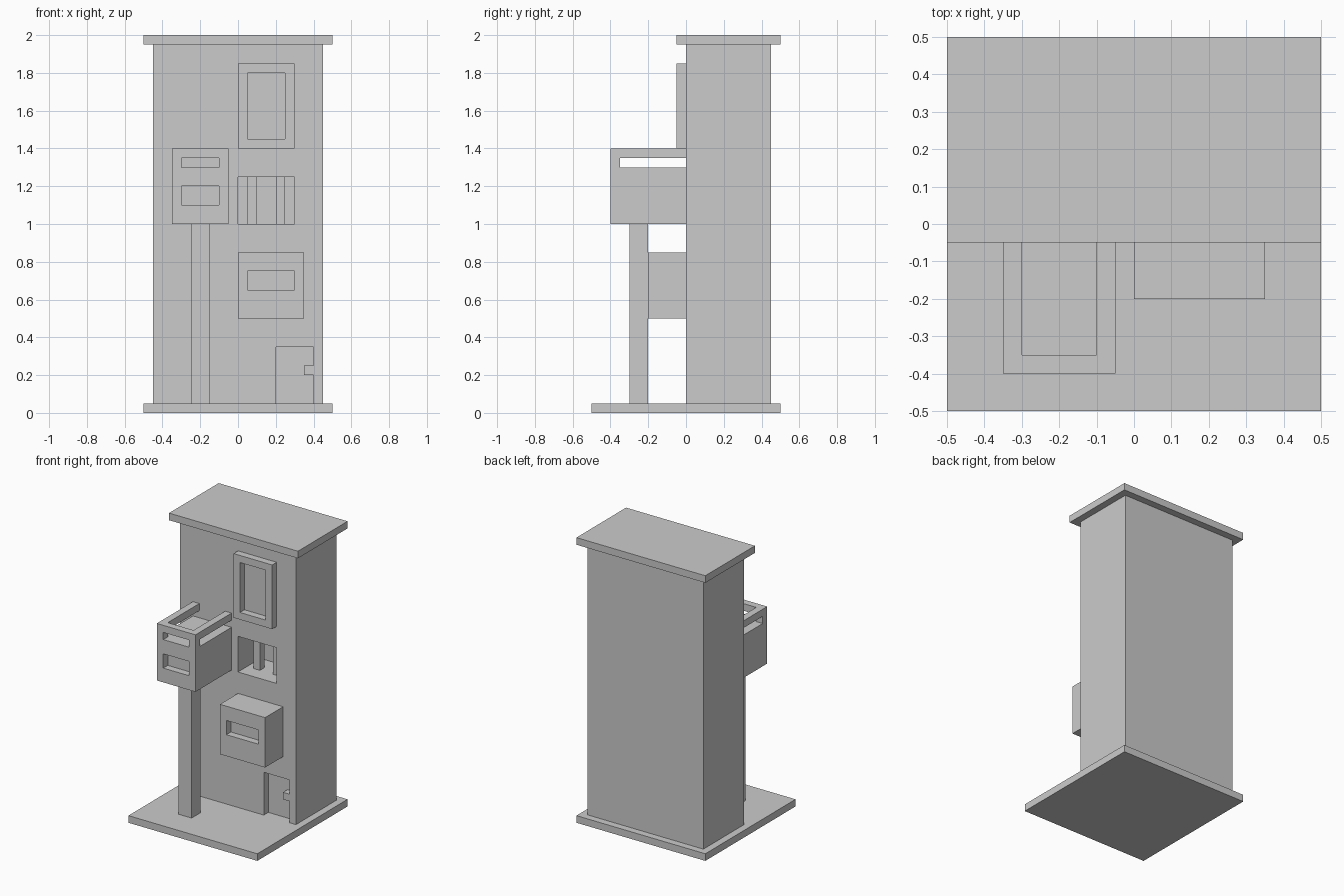
import bpy, bmesh

if "Cube" in bpy.data.objects:
    bpy.data.objects.remove(bpy.data.objects["Cube"])


def prism(name, pts, y0, y1):
    """Extrude an xz outline from y0 to y1."""
    bm = bmesh.new()
    face = bm.faces.new([bm.verts.new((x, y0, z)) for x, z in pts])
    ext = bmesh.ops.extrude_face_region(bm, geom=[face])
    for v in ext["geom"]:
        if isinstance(v, bmesh.types.BMVert):
            v.co.y = y1
    bmesh.ops.recalc_face_normals(bm, faces=bm.faces[:])
    mesh = bpy.data.meshes.new(name)
    bm.to_mesh(mesh)
    bm.free()
    obj = bpy.data.objects.new(name, mesh)
    bpy.context.collection.objects.link(obj)
    return obj


def box(name, x0, x1, y0, y1, z0, z1):
    return prism(name, [(x0, z0), (x1, z0), (x1, z1), (x0, z1)], y0, y1)


def cut(obj, *cutters):
    """Subtract the cutters one after another, bake the result, drop the cutters."""
    for c in cutters:
        c.hide_render = True
        mod = obj.modifiers.new("cut", "BOOLEAN")
        mod.operation, mod.solver, mod.object = "DIFFERENCE", "EXACT", c
    bpy.context.view_layer.update()
    deps = bpy.context.evaluated_depsgraph_get()
    mesh = bpy.data.meshes.new_from_object(obj.evaluated_get(deps))
    obj.modifiers.clear()
    obj.data = mesh
    for c in cutters:
        bpy.data.objects.remove(c)


# Base slab and roof slab
box("base", -0.5, 0.5, -0.5, 0.5, 0, 0.05)
box("roof", -0.5, 0.5, -0.05, 0.5, 1.95, 2.0)

# Main body with the alcove and the doorway (its outline leaves a handle)
body = box("body", -0.45, 0.45, 0, 0.45, 0.05, 1.95)
door = [(0.2, 0), (0.4, 0), (0.4, 0.2), (0.35, 0.2),
        (0.35, 0.25), (0.4, 0.25), (0.4, 0.35), (0.2, 0.35)]
cut(body,
    box("alcove_cutter", 0, 0.3, -0.1, 0.25, 1.0, 1.25),
    prism("door_cutter", door, -0.1, 0.05))

# Posts standing in the alcove
for side, x in (("left", 0.05), ("right", 0.2)):
    box(f"alcove_post_{side}", x, x + 0.05, 0.1, 0.15, 1.0, 1.25)

# Upper window frame
frame = box("window_frame", 0, 0.3, -0.05, 0, 1.4, 1.85)
cut(frame, box("pane_cutter", 0.05, 0.25, -0.1, 0.1, 1.45, 1.8))

# Projecting box with a slot
slot_box = box("slot_box", 0, 0.35, -0.2, 0, 0.5, 0.85)
cut(slot_box, box("slot_cutter", 0.05, 0.3, -0.3, -0.15, 0.65, 0.75))

# Balcony: open top, railing gaps at front and sides, recessed front panel
balcony = box("balcony", -0.35, -0.05, -0.4, 0, 1.0, 1.4)
cut(balcony,
    box("top_cutter", -0.3, -0.1, -0.35, 0.1, 1.3, 1.5),
    box("side_gap_cutter", -0.4, 0.0, -0.35, 0.1, 1.3, 1.35),
    box("front_gap_cutter", -0.3, -0.1, -0.5, -0.3, 1.3, 1.35),
    box("panel_cutter", -0.3, -0.1, -0.5, -0.35, 1.1, 1.2))

# Pillar under the balcony
box("pillar", -0.25, -0.15, -0.3, -0.2, 0.05, 1.0)
